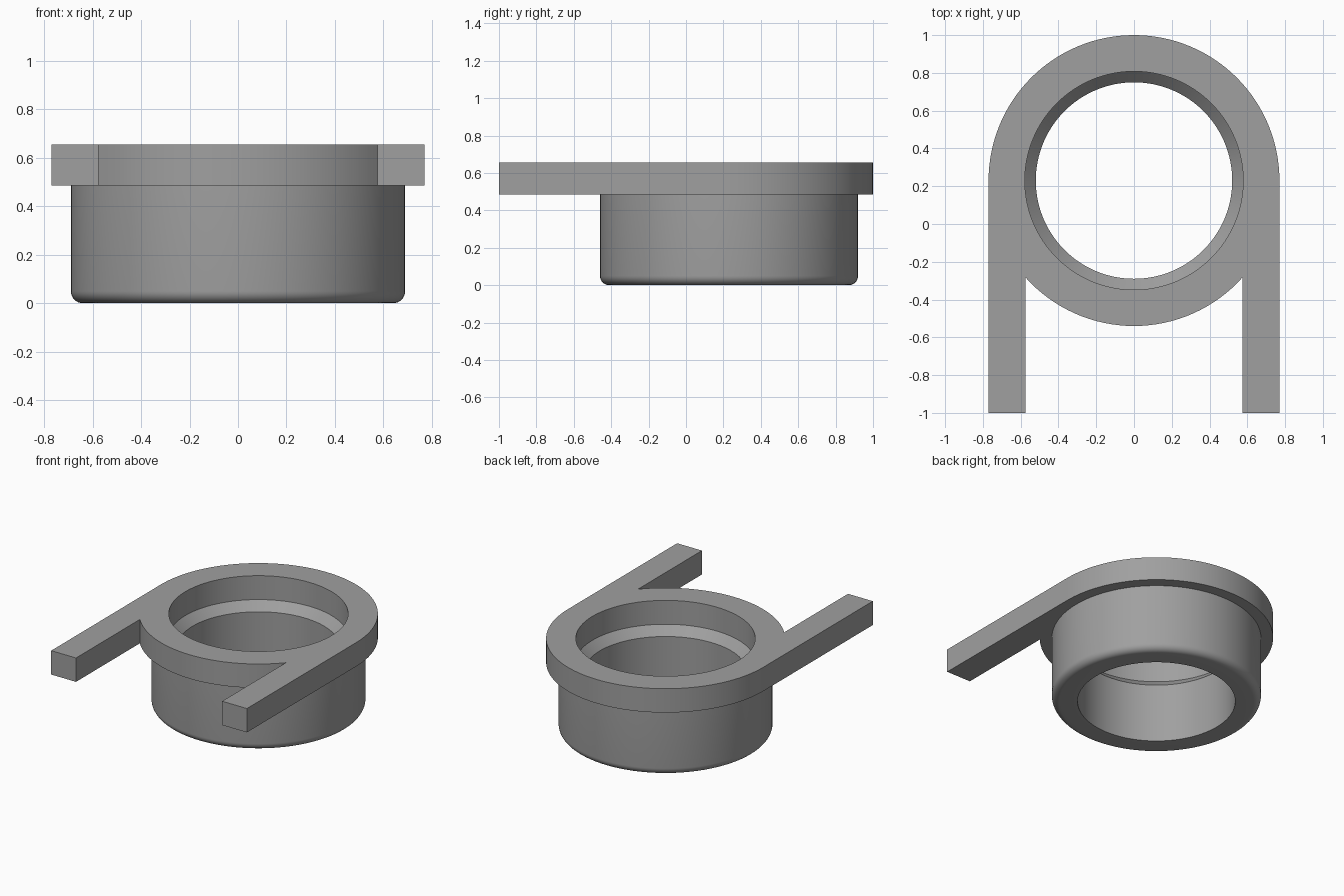
import bpy, bmesh, math

if "Cube" in bpy.data.objects:
    bpy.data.objects.remove(bpy.data.objects["Cube"])

CY = 0.23            # centre of the ring along y
R_PLATE, R_CUP = 0.77, 0.69
R_SEAT, R_BORE = 0.578, 0.52
ARM_IN = 0.575       # inner edge of the arms
Z_PLATE, Z_TOP = 0.485, 0.655
FILLET = 0.05
SEG = 128

grey = bpy.data.materials.new("grey")
grey.diffuse_color = (0.35, 0.35, 0.35, 1)
grey.use_nodes = True
grey.node_tree.nodes["Principled BSDF"].inputs["Base Color"].default_value = grey.diffuse_color


def finish(obj):
    obj.data.materials.clear()
    obj.data.materials.append(grey)
    bpy.ops.object.select_all(action='DESELECT')
    obj.select_set(True)
    bpy.context.view_layer.objects.active = obj
    bpy.ops.object.shade_smooth_by_angle(angle=math.radians(30))


def arc(radius, a0, a1, n):
    angles = [math.radians(a0 + (a1 - a0) * i / n) for i in range(n + 1)]
    return [(radius * math.cos(a), CY + radius * math.sin(a)) for a in angles]


# Collar plate with two arms: flat outline with a round hole, extruded
meet = math.degrees(math.acos(ARM_IN / R_PLATE))
outline = arc(R_PLATE, 0, 180, SEG // 2)
outline += [(-R_PLATE, -1), (-ARM_IN, -1)]
outline += arc(R_PLATE, 180 + meet, 360 - meet, SEG // 4)
outline += [(ARM_IN, -1), (R_PLATE, -1)]
hole = arc(R_SEAT, 0, 360, SEG)[:-1]

curve = bpy.data.curves.new("collar_outline", 'CURVE')
curve.dimensions = '2D'
curve.fill_mode = 'BOTH'
curve.extrude = (Z_TOP - Z_PLATE) / 2
for points in (outline, hole):
    spline = curve.splines.new('POLY')
    spline.points.add(len(points) - 1)
    for p, (x, y) in zip(spline.points, points):
        p.co = (x, y, 0, 1)
    spline.use_cyclic_u = True
temp = bpy.data.objects.new("collar_outline", curve)
bpy.context.collection.objects.link(temp)
bpy.context.view_layer.update()
mesh = bpy.data.meshes.new_from_object(
    temp.evaluated_get(bpy.context.evaluated_depsgraph_get()))
bpy.data.objects.remove(temp)

bm = bmesh.new()
bm.from_mesh(mesh)
bmesh.ops.remove_doubles(bm, verts=bm.verts, dist=1e-5)
bmesh.ops.translate(bm, verts=bm.verts, vec=(0, 0, (Z_PLATE + Z_TOP) / 2))
bmesh.ops.recalc_face_normals(bm, faces=bm.faces)
bm.to_mesh(mesh)
bm.free()
collar = bpy.data.objects.new("collar_with_arms", mesh)
bpy.context.collection.objects.link(collar)
finish(collar)

# Cup: lathed wall with rounded bottom edge and a conical seat in the bore
profile = [(R_CUP, Z_PLATE)]
for i in range(9):
    a = math.radians(90 * i / 8)
    profile.append((R_CUP - FILLET + FILLET * math.cos(a),
                    FILLET - FILLET * math.sin(a)))
profile += [(R_BORE, 0), (R_BORE, 0.425), (R_SEAT, Z_PLATE)]

bm = bmesh.new()
rings = []
for r, z in profile:
    rings.append([bm.verts.new((x, y, z)) for x, y in arc(r, 0, 360, SEG)[:-1]])
for upper, lower in zip(rings, rings[1:]):
    for i in range(SEG):
        j = (i + 1) % SEG
        bm.faces.new((upper[i], lower[i], lower[j], upper[j]))
mesh = bpy.data.meshes.new("cup")
bm.to_mesh(mesh)
bm.free()
cup = bpy.data.objects.new("cup", mesh)
bpy.context.collection.objects.link(cup)
finish(cup)
